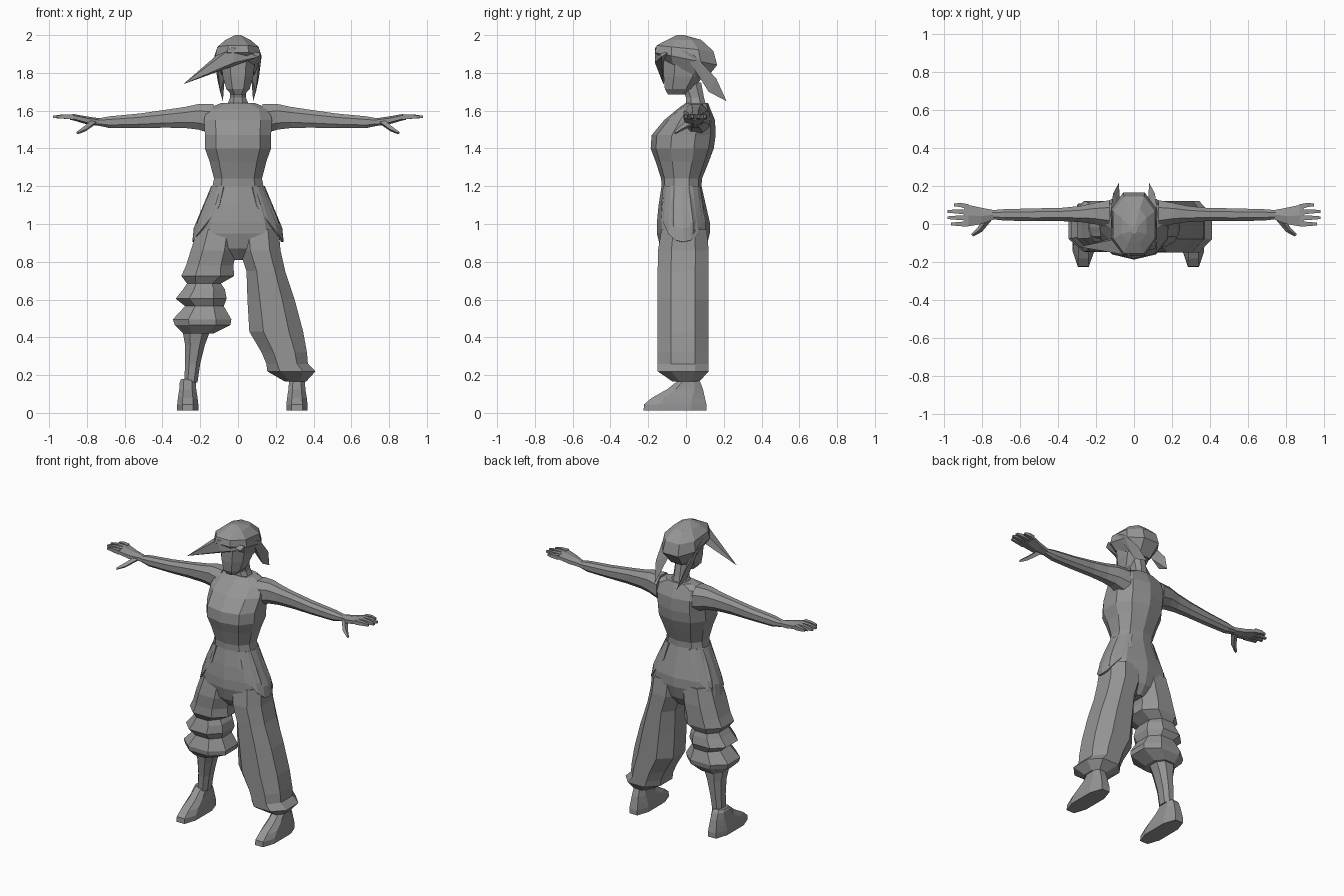
import bpy, bmesh, math
from mathutils import Vector

grey = bpy.data.materials.new("grey")
grey.diffuse_color = (0.3, 0.3, 0.3, 1)


def finish(name, bm):
    bmesh.ops.recalc_face_normals(bm, faces=bm.faces)
    me = bpy.data.meshes.new(name)
    bm.to_mesh(me)
    bm.free()
    me.materials.append(grey)
    ob = bpy.data.objects.new(name, me)
    bpy.context.collection.objects.link(ob)
    return ob


def loft(name, rings, n=8, axis="z", side=1, power=0.85):
    """Skin rings (a0, a1, b0, b1, position[, tilt]) along z (a=x, b=y) or x (a=y, b=z)."""
    bm = bmesh.new()
    k = math.cos(math.pi / n) ** power
    loops = []
    for a0, a1, b0, b1, c, *tilt in rings:
        loop = []
        for i in range(n):
            t = 2 * math.pi * (i + 0.5) / n
            ca, sa = math.cos(t), math.sin(t)
            a = (a0 + a1) / 2 + (a1 - a0) / 2 * math.copysign(abs(ca) ** power, ca) / k
            b = (b0 + b1) / 2 + (b1 - b0) / 2 * math.copysign(abs(sa) ** power, sa) / k
            p = (a * side, b, c + (tilt[0] * b if tilt else 0)) if axis == "z" else (c * side, a, b)
            loop.append(bm.verts.new(p))
        loops.append(loop)
    for l0, l1 in zip(loops, loops[1:]):
        for i in range(n):
            j = (i + 1) % n
            bm.faces.new((l0[i], l0[j], l1[j], l1[i]))
    bm.faces.new(loops[0])
    bm.faces.new(loops[-1])
    return finish(name, bm)


def hull(name, points, side=1):
    bm = bmesh.new()
    for x, y, z in points:
        bm.verts.new((x * side, y, z))
    res = bmesh.ops.convex_hull(bm, input=bm.verts)
    bmesh.ops.delete(bm, geom=[v for v in bm.verts if not v.link_faces], context="VERTS")
    return finish(name, bm)


# Body from crotch to shoulders
loft("torso", [
    (-.05, .05, -.08, .06, .81), (-.15, .15, -.13, .10, .87),
    (-.225, .225, -.148, .12, .95), (-.215, .215, -.148, .12, 1.01),
    (-.18, .18, -.14, .10, 1.10), (-.135, .135, -.125, .078, 1.20),
    (-.127, .127, -.127, .08, 1.24), (-.15, .15, -.155, .115, 1.33),
    (-.175, .175, -.18, .14, 1.40), (-.175, .175, -.175, .15, 1.47),
    (-.18, .18, -.11, .148, 1.55), (-.165, .165, -.04, .125, 1.61),
    (-.09, .09, .0, .115, 1.64)], 10)
loft("neck", [(-.065, .065, .0, .11, 1.61), (-.042, .042, .0, .095, 1.67),
              (-.042, .042, -.03, .08, 1.75)])
loft("head", [
    (-.035, .035, -.095, .0, 1.685), (-.062, .062, -.112, .04, 1.715),
    (-.08, .08, -.118, .09, 1.78), (-.09, .09, -.118, .11, 1.86),
    (-.08, .08, -.11, .10, 1.92)])

# Hair: cap, swept fringe and side locks
loft("hair_cap", [
    (-.085, .085, -.13, .10, 1.81, -.5), (-.12, .12, -.165, .165, 1.875, -.2),
    (-.11, .11, -.155, .145, 1.93, -.1), (-.065, .065, -.10, .08, 1.975),
    (-.015, .015, -.05, -.01, 2.0)])
hull("fringe", [(-.29, -.12, 1.74), (-.10, -.08, 1.905), (-.03, -.165, 1.935),
                (.12, -.10, 1.905), (.11, -.13, 1.885), (-.02, -.165, 1.855),
                (-.06, -.06, 1.87)])
for s, label in ((1, "left"), (-1, "right")):
    hull("lock_" + label, [(.08, .215, 1.65), (.115, -.02, 1.92), (.125, .05, 1.89),
                           (.095, .12, 1.70), (.11, .16, 1.77), (.07, .08, 1.78)], s)

    # Arm, palm, fingers and thumb
    loft("arm_" + label, [
        (-.02, .125, 1.475, 1.635, .13), (.0, .11, 1.50, 1.635, .21),
        (.01, .095, 1.508, 1.62, .28), (.015, .085, 1.51, 1.605, .38),
        (.015, .082, 1.508, 1.585, .52), (.018, .078, 1.508, 1.57, .68),
        (.025, .073, 1.522, 1.558, .745)], 8, "x", s)
    loft("palm_" + label, [
        (.025, .073, 1.522, 1.558, .735), (.0, .085, 1.53, 1.567, .80),
        (-.012, .10, 1.55, 1.58, .87), (-.012, .105, 1.553, 1.577, .89)], 6, "x", s)
    for i, (y, tip_y, tip_x) in enumerate(((.0, .0, .96), (.032, .033, .98),
                                           (.062, .066, .98), (.09, .10, .945))):
        loft(f"finger_{label}_{i + 1}", [
            (y - .014, y + .014, 1.553, 1.58, .87),
            (tip_y - .011, tip_y + .011, 1.558, 1.58, (tip_x + .88) / 2),
            (tip_y - .007, tip_y + .007, 1.561, 1.573, tip_x)], 4, "x", s)
    thumb = [((.765, .03, 1.54), .02), ((.81, -.03, 1.505), .016), ((.85, -.06, 1.483), .008)]
    for k in range(2):
        pts = []
        for c, r in thumb[k:k + 2]:
            pts += [Vector(c) + Vector(d) * r for d in
                    ((0, 0, 1), (0, 0, -1), (.7, .7, 0), (-.7, -.7, 0))]
        hull(f"thumb_{label}_{k + 1}", pts, s)

    # Curved pocket flap wrapped round the hip
    bm = bmesh.new()
    grid = []
    for c in range(9):
        u = c / 4 - 1
        bottom, t, col = .905 + .19 * abs(u) ** 2.2, u * 1.15, []
        for r in range(5):
            z = bottom + (1.2 - bottom) * r / 4
            f = min(1, max(0, (1.2 - z) / .24))
            rx, ry, cy = .142 + .1 * f, .108 + .034 * f, -.023 + .008 * f
            col.append(bm.verts.new((s * rx * math.cos(t) ** .7, cy + ry * math.sin(t), z)))
        grid.append(col)
    for a, b in zip(grid, grid[1:]):
        for r in range(4):
            bm.faces.new((a[r], b[r], b[r + 1], a[r + 1]))
    flap = finish("pocket_flap_" + label, bm)
    flap.modifiers.new("thickness", "SOLIDIFY").thickness = .012

    # Shoe: rounded toe, low heel, ankle opening
    x = .312 if s > 0 else .266
    loft("shoe_" + label, [
        (x - .056, x + .056, -.225, .108, .012), (x - .056, x + .056, -.222, .108, .045),
        (x - .052, x + .052, -.18, .10, .08), (x - .045, x + .045, -.10, .09, .125),
        (x - .042, x + .042, -.05, .075, .165), (x - .035, x + .035, -.035, .06, .18)],
        8, "z", s, .75)

# Long trouser leg gathered at the ankle
loft("left_trouser_leg", [
    (.0, .215, -.13, .11, .97), (.008, .225, -.148, .12, .86), (.045, .25, -.15, .12, .75),
    (.05, .30, -.15, .12, .60), (.06, .345, -.15, .12, .43), (.125, .365, -.15, .12, .32),
    (.15, .37, -.15, .12, .26), (.155, .41, -.15, .12, .22), (.25, .36, -.07, .07, .165)])
loft("left_ankle", [(.275, .345, -.04, .06, .14), (.275, .345, -.04, .06, .21)])

# Rolled-up trouser leg with bunched folds
loft("right_trouser_leg", [
    (-.215, .0, -.13, .11, .97), (-.25, -.008, -.148, .12, .86), (-.275, -.025, -.145, .12, .78),
    (-.30, -.02, -.148, .12, .725), (-.27, -.09, -.12, .10, .685), (-.29, -.07, -.13, .11, .655),
    (-.33, -.06, -.145, .12, .605), (-.28, -.075, -.12, .10, .565),
    (-.345, -.035, -.148, .12, .495), (-.335, -.04, -.145, .115, .465),
    (-.29, -.13, -.10, .08, .42)])
loft("right_shin", [
    (-.295, -.145, -.075, .07, .44), (-.28, -.175, -.06, .065, .36),
    (-.28, -.20, -.045, .06, .26), (-.285, -.215, -.04, .055, .16)])
